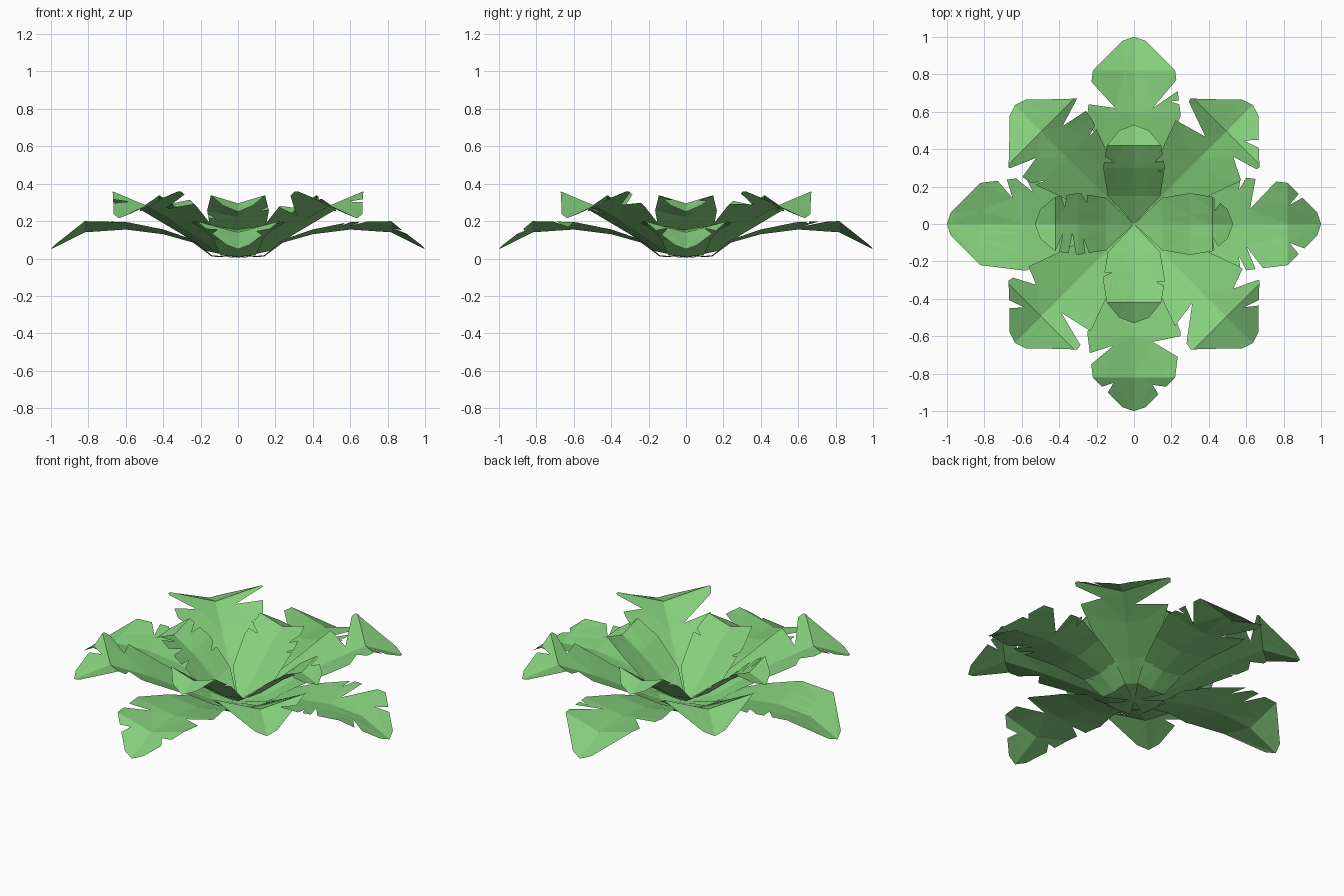
import bpy, bmesh, math
from mathutils import Vector, Matrix

if "Cube" in bpy.data.objects:
    bpy.data.objects.remove(bpy.data.objects["Cube"])

mat = bpy.data.materials.new("leaf_green")
mat.diffuse_color = (0.23, 0.62, 0.2, 1)
mat.use_nodes = True
mat.node_tree.nodes["Principled BSDF"].inputs["Base Color"].default_value = mat.diffuse_color


def lerp(table, r, k=1):
    for a, b in zip(table, table[1:]):
        if r <= b[0]:
            t = (r - a[0]) / (b[0] - a[0])
            return a[k] + (b[k] - a[k]) * t
    return table[-1][k]


# Half outline (distance, half width) with torn notches (start, end, tip distance, tip width)
def half_outline(outline, notches):
    pts = []
    cuts = sorted(notches)
    for r, w in outline:
        while cuts and cuts[0][0] <= r:
            lo, hi, tr, tw = cuts.pop(0)
            pts += [(lo, lerp(outline, lo)), (tr, tw), (hi, lerp(outline, hi))]
        if not any(n[0] <= r <= n[1] for n in notches):
            pts.append((r, w))
    return pts


# Leaf: two halves folded at the midrib, bent at each rib station (distance, height, fold slope)
def leaf(name, angle, outline, rib, left, right):
    bm = bmesh.new()
    for side, notches in ((1, left), (-1, right)):
        pts = half_outline(outline, notches)
        if side < 0:
            pts.reverse()
        f = bm.faces.new([bm.verts.new((r, side * w, 0)) for r, w in pts])
        f.normal_update()
        if f.normal.z < 0:
            f.normal_flip()
    bmesh.ops.triangulate(bm, faces=bm.faces[:])
    for r, z, s in rib[1:-1]:
        bmesh.ops.bisect_plane(bm, geom=bm.verts[:] + bm.edges[:] + bm.faces[:],
                               plane_co=(r, 0, 0), plane_no=(1, 0, 0), dist=1e-5)
    bmesh.ops.remove_doubles(bm, verts=bm.verts[:], dist=1e-4)
    for v in bm.verts:
        v.co.z = lerp(rib, v.co.x, 1) + lerp(rib, v.co.x, 2) * abs(v.co.y)
    bmesh.ops.triangulate(bm, faces=bm.faces[:])
    bm.transform(Matrix.Rotation(math.radians(angle), 4, 'Z'))
    me = bpy.data.meshes.new(name)
    bm.to_mesh(me)
    bm.free()
    me.materials.append(mat)
    bpy.context.collection.objects.link(bpy.data.objects.new(name, me))


# Outer drooping leaves
outer = [(0, 0), (.15, .1), (.45, .2), (.58, .25), (.82, .22), (.98, .06), (1, 0)]
outer_rib = [(0, 0.005, 0), (.14, .01, .08), (.24, .085, .12), (.4, .13, .14),
             (.6, .155, .16), (.82, .14, .27), (1, .05, .2)]
outer_cuts = [
    ([(.57, .6, .56, .18), (.65, .76, .62, .08), (.88, .9, .83, .1)],
     [(.57, .6, .56, .17), (.65, .69, .6, .12), (.88, .91, .83, .1)]),
    ([(.64, .76, .62, .1)], [(.64, .66, .655, .19), (.71, .77, .62, .1)]),
    ([], [(.58, .63, .54, .17), (.68, .73, .65, .14)]),
    ([(.6, .71, .63, .1), (.87, .91, .86, .1)], [(.69, .75, .65, .11), (.87, .9, .85, .11)]),
]
for i, (l, r) in enumerate(outer_cuts):
    leaf(f"outer_leaf_{i}", 90 * i, outer, outer_rib, l, r)

# Diagonal raised leaves
middle = [(0, 0), (.15, .1), (.4, .18), (.55, .235), (.69, .26), (.73, .215), (.88, .06), (.9, 0)]
middle_rib = [(0, 0.005, 0), (.14, .03, .1), (.28, .1, .2), (.5, .205, .22),
              (.7, .285, .3), (.9, .215, .25)]
middle_cuts = [
    ([(.55, .67, .6, .06)], [(.57, .67, .63, .12), (.76, .79, .73, .1)]),
    ([(.6, .68, .62, .12), (.52, .54, .5, .17)], [(.5, .52, .5, .16), (.61, .69, .64, .1)]),
    ([(.57, .66, .61, .06)], [(.56, .66, .6, .14), (.76, .79, .73, .1)]),
    ([(.58, .68, .62, .13), (.76, .78, .73, .1)], [(.54, .65, .52, .08)]),
]
for i, (l, r) in enumerate(middle_cuts):
    leaf(f"middle_leaf_{i}", 45 + 90 * i, middle, middle_rib, l, r)

# Inner short leaves
inner = [(0, 0), (.15, .14), (.3, .165), (.42, .145), (.5, .08), (.53, 0)]
inner_rib = [(0, 0.01, 0), (.15, .1, .15), (.3, .22, .22), (.42, .295, .3), (.53, .25, .25)]
inner_cuts = [
    ([(.43, .46, .43, .07)], [(.43, .45, .42, .07)]),
    ([(.33, .36, .33, .1)], [(.34, .37, .33, .11), (.28, .29, .28, .12)]),
    ([(.24, .26, .27, .08), (.31, .35, .33, .05), (.4, .42, .38, .05)],
     [(.25, .28, .25, .11), (.36, .39, .37, .09)]),
    ([(.31, .33, .31, .12)], [(.26, .28, .26, .12)]),
]
for i, (l, r) in enumerate(inner_cuts):
    leaf(f"inner_leaf_{i}", 90 * i, inner, inner_rib, l, r)
